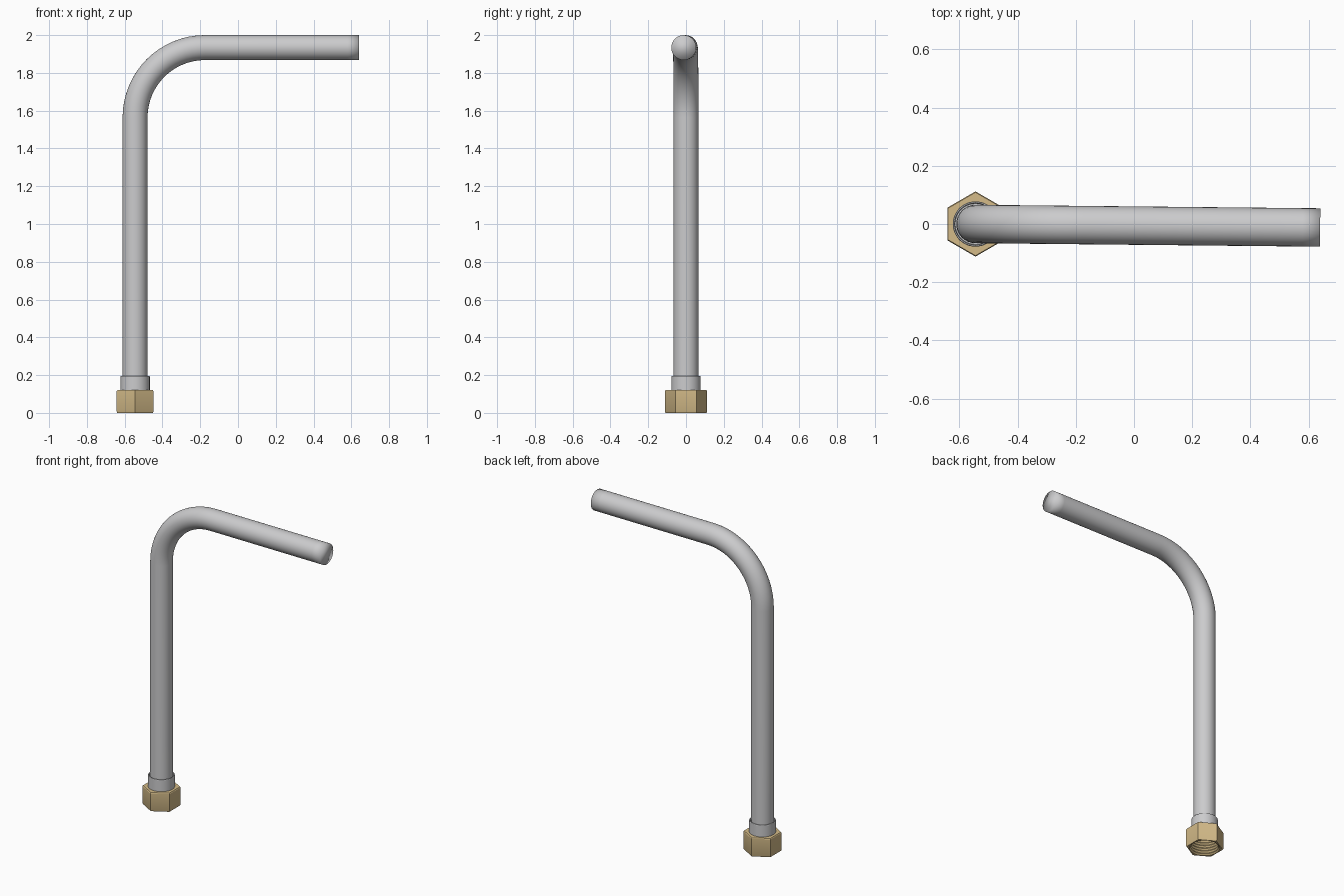
import bpy, bmesh
from math import sin, cos, pi, radians, atan2
from mathutils import Vector

cube = bpy.data.objects.get("Cube")
if cube:
    bpy.data.objects.remove(cube, do_unlink=True)

BASE = Vector((-0.545, 0, 0))   # axis of the upright pipe
PIPE_R = 0.066


def material(name, rgb):
    m = bpy.data.materials.new(name)
    m.use_nodes = True
    m.diffuse_color = (*rgb, 1)
    m.node_tree.nodes["Principled BSDF"].inputs["Base Color"].default_value = (*rgb, 1)
    return m


steel = material("steel grey", (0.60, 0.60, 0.61))
brass = material("brass", (0.66, 0.50, 0.25))


def skin(name, rings, mat, closed=False, angle=None):
    """Join rings of points into a surface, capped unless closed on itself."""
    bm = bmesh.new()
    loops = [[bm.verts.new(p) for p in ring] for ring in rings]
    pairs = list(zip(loops, loops[1:]))
    if closed:
        pairs.append((loops[-1], loops[0]))
    else:
        bm.faces.new(loops[0])
        bm.faces.new(loops[-1])
    n = len(loops[0])
    for a, b in pairs:
        for i in range(n):
            j = (i + 1) % n
            bm.faces.new((a[i], a[j], b[j], b[i]))
    bmesh.ops.recalc_face_normals(bm, faces=bm.faces)
    mesh = bpy.data.meshes.new(name)
    bm.to_mesh(mesh)
    bm.free()
    mesh.materials.append(mat)
    obj = bpy.data.objects.new(name, mesh)
    bpy.context.collection.objects.link(obj)
    bpy.ops.object.select_all(action="DESELECT")
    obj.select_set(True)
    bpy.context.view_layer.objects.active = obj
    if angle is None:
        bpy.ops.object.shade_smooth()
    else:
        bpy.ops.object.shade_smooth_by_angle(angle=radians(angle))
    return obj


def ring(radius, z, n=48, hexagon=False):
    pts = []
    for i in range(n):
        a = 2 * pi * i / n
        r = radius
        if hexagon:
            r /= cos((a + pi / 6) % (pi / 3) - pi / 6)
        pts.append(BASE + Vector((r * cos(a), r * sin(a), z)))
    return pts


# Bent pipe: upright run, quarter bend, long arm with a softly shaded end
yaw = atan2(-0.012, 1.185)
out = Vector((cos(yaw), sin(yaw), 0))
side = Vector((-sin(yaw), cos(yaw), 0))
up = Vector((0, 0, 1))
bend, top = 0.37, 1.934
path = [(0, 0.1, 0), (0, 0.2, 0)]
for k in range(17):
    t = pi / 2 * k / 16
    path.append((bend * (1 - cos(t)), top - bend + bend * sin(t), t))
path += [(1.125, top, pi / 2), (1.185, top, pi / 2)]
pipe_rings = []
for u, z, t in path:
    centre = BASE + out * u + up * z
    across = out * cos(t) - up * sin(t)
    pipe_rings.append([centre + PIPE_R * (across * cos(a) + side * sin(a))
                       for a in (2 * pi * i / 32 for i in range(32))])
skin("bent_pipe", pipe_rings, steel)

# Collar: open cup around the foot of the pipe
collar = [(0.06, 0.10), (0.078, 0.10), (0.078, 0.192), (0.076, 0.195),
          (0.072, 0.195), (0.070, 0.175), (0.06, 0.175)]
skin("pipe_collar", [ring(r, z) for r, z in collar], steel, True, 30)

# Hex nut: chamfered outside, threaded bore, closed shoulder at the top
nut = [ring(0.07, 0.12), ring(0.094, 0.12, hexagon=True),
       ring(0.097, 0.115, hexagon=True), ring(0.097, 0.007, hexagon=True),
       ring(0.094, 0, hexagon=True), ring(0.090, 0)]
for k in range(5):
    z = 0.008 + 0.018 * k
    nut += [ring(0.080, z), ring(0.088, z + 0.009)]
nut += [ring(0.080, 0.1), ring(0.07, 0.1)]
skin("hex_nut", nut, brass, True, 25)
